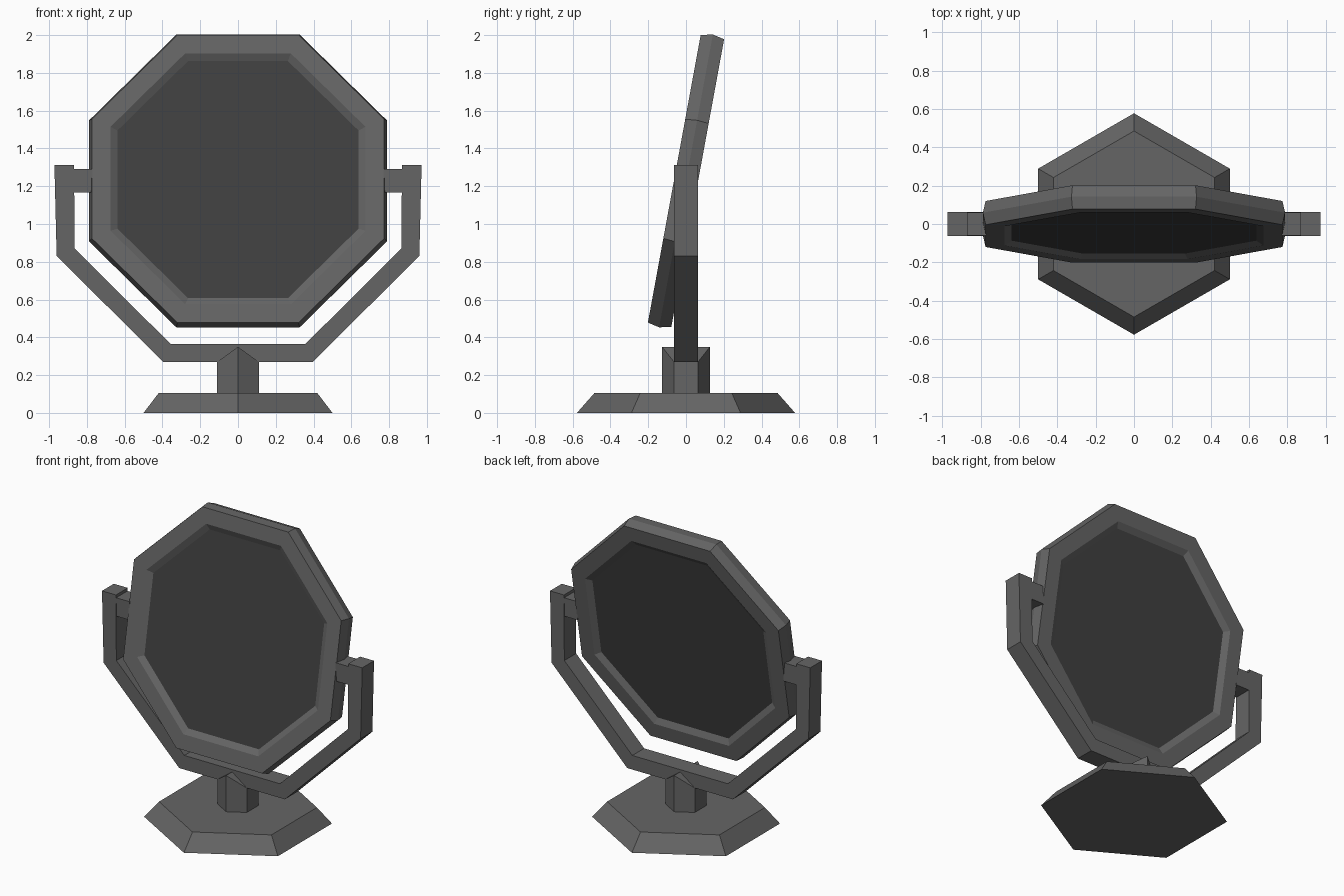
import bpy, bmesh
from math import pi, sin, cos, radians
from mathutils import Matrix

if "Cube" in bpy.data.objects:
    bpy.data.objects.remove(bpy.data.objects["Cube"])


def material(name, v):
    m = bpy.data.materials.new(name)
    m.diffuse_color = (v, v, v, 1)
    m.use_nodes = True
    m.node_tree.nodes["Principled BSDF"].inputs["Base Color"].default_value = m.diffuse_color
    return m


BODY, DARK = material("body_grey", 0.13), material("panel_dark", 0.05)


def finish(name, bm, mat=BODY):
    bmesh.ops.recalc_face_normals(bm, faces=bm.faces[:])
    me = bpy.data.meshes.new(name)
    bm.to_mesh(me)
    bm.free()
    me.materials.append(mat)
    ob = bpy.data.objects.new(name, me)
    bpy.context.collection.objects.link(ob)
    return ob


def stack(n, profile, caps=True):
    """n-sided rings of (half width across flats, height), bridged in order."""
    bm = bmesh.new()
    rings = []
    for a, z in profile:
        r = a / cos(pi / n)
        rings.append([bm.verts.new((r * cos((2 * k + 1) * pi / n),
                                    r * sin((2 * k + 1) * pi / n), z)) for k in range(n)])
    for lo, hi in zip(rings, rings[1:]):
        for k in range(n):
            j = (k + 1) % n
            bm.faces.new((lo[k], lo[j], hi[j], hi[k]))
    if caps:
        bm.faces.new(rings[0])
        bm.faces.new(rings[-1])
    return bm, rings


# Hexagonal base with sloped sides
finish("base", stack(6, [(0.5, 0), (0.42, 0.105)])[0])

# Hexagonal post with a ridged top
bm, rings = stack(6, [(0.11, 0.1), (0.11, 0.35)])
top = rings[-1]
bmesh.ops.connect_verts(bm, verts=[top[1], top[4]])
for v in top:
    v.co.z -= abs(v.co.x) * 0.08 / 0.11
finish("post", bm)

# Yoke: mirrored half profile, extruded through the depth
half = [(0.395, 0.27), (0.96, 0.83), (0.972, 1.312),
        (0.868, 1.312), (0.865, 0.87), (0.357, 0.365)]
outer, inner = half[:3], half[3:]
loop = outer + inner + [(-x, z) for x, z in inner[::-1]] + [(-x, z) for x, z in outer[::-1]]
bm = bmesh.new()
face = bm.faces.new([bm.verts.new((x, -0.063, z)) for x, z in loop])
new = bmesh.ops.extrude_face_region(bm, geom=[face])["geom"]
bmesh.ops.translate(bm, vec=(0, 0.126, 0),
                    verts=[g for g in new if isinstance(g, bmesh.types.BMVert)])
finish("yoke", bm)

# Pivot blocks joining the yoke to the frame
for side, s in (("left", -1), ("right", 1)):
    bm = bmesh.new()
    bmesh.ops.create_cube(bm, size=1, matrix=Matrix.Translation((s * 0.825, 0, 1.23))
                          @ Matrix.Diagonal((0.11, 0.12, 0.124, 1)))
    finish("pivot_" + side, bm)

# Tilted octagonal frame and the panel recessed on both sides
tilt = Matrix.Translation((0, 0, 1.228)) @ Matrix.Rotation(radians(90 - 10.4), 4, 'X')
rim = [(0.638, -0.04), (0.675, -0.063), (0.774, -0.063), (0.788, 0),
       (0.774, 0.063), (0.675, 0.063), (0.638, 0.04)]
for name, prof, caps, mat in (("frame", rim, False, BODY),
                              ("panel", [rim[0], rim[-1]], True, DARK)):
    bm = stack(8, prof, caps)[0]
    bm.transform(tilt)
    finish(name, bm, mat)
